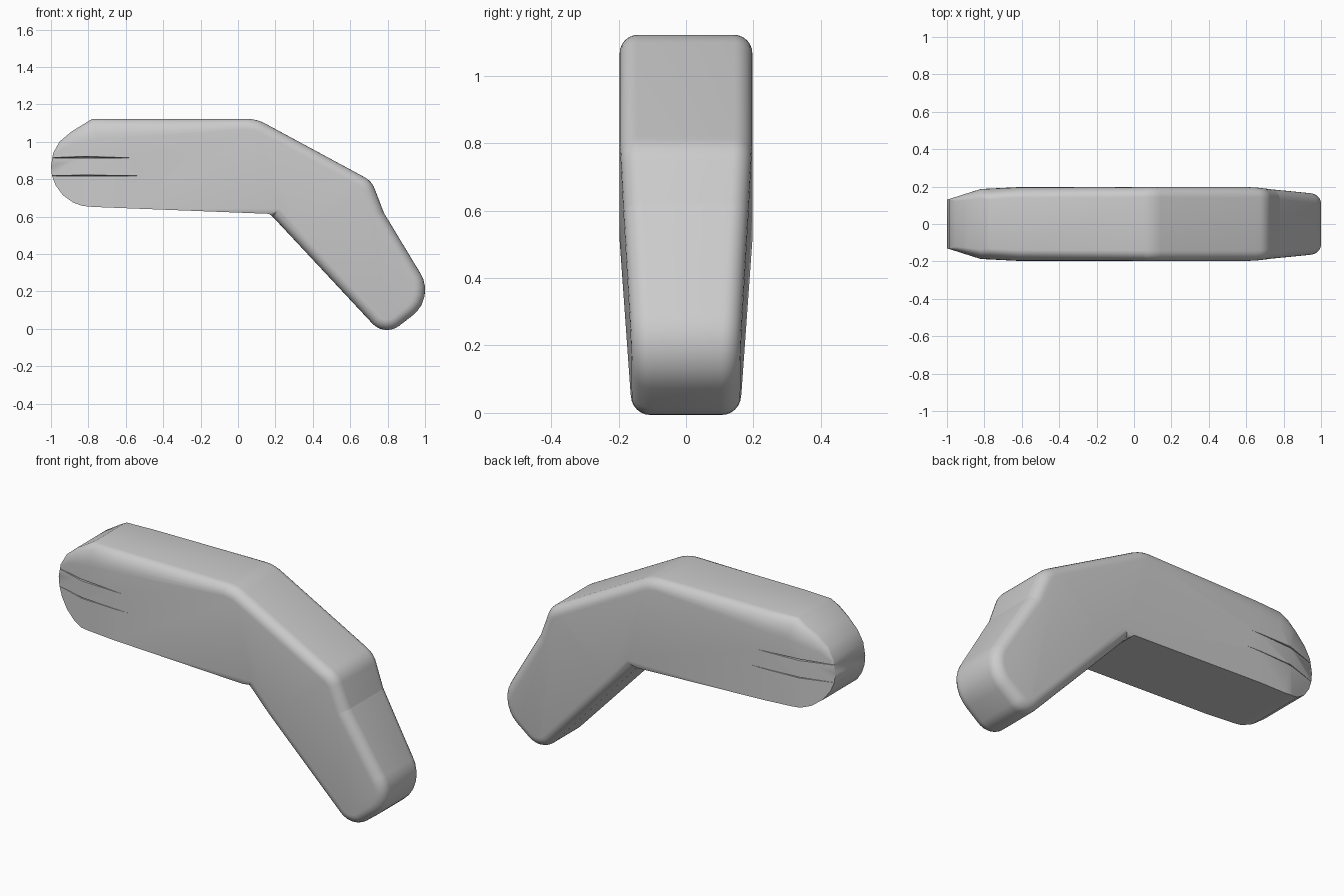
import bpy, bmesh, math
from mathutils import Vector

cube = bpy.data.objects.get("Cube")
if cube:
    bpy.data.objects.remove(cube, do_unlink=True)

grey = bpy.data.materials.new("plain grey")
grey.use_nodes = True
colour = (0.6, 0.6, 0.6, 1)
grey.diffuse_color = colour
grey.node_tree.nodes["Principled BSDF"].inputs["Base Color"].default_value = colour

HALF = 0.197   # half thickness of the body
RIM = 0.055    # edge rounding
STEPS = 6

# Side outline, clockwise: x, z, corner radius, rim offset, rim depth
outline = [
    (-0.78, 1.122, 0, 0.11, 0.058),
    (0.10, 1.122, 0.2, RIM, RIM),
    (0.715, 0.79, 0.12, RIM, RIM),
    (0.78, 0.62, 0.02, RIM, RIM),
    (1.055, 0.165, 0.17, RIM, RIM),
    (0.785, -0.043, 0.105, RIM, RIM),
    (0.185, 0.60, 0, RIM, RIM),
    (0.165, 0.615, 0, 0, 0),
    (-0.78, 0.652, 0, 0, 0),
]
NOSE = [(-0.83, 0.657), (-0.88, 0.674), (-0.936, 0.714), (-0.975, 0.767),
        (-0.995, 0.82), (-1.0, 0.87), (-0.988, 0.94), (-0.955, 1.0), (-0.89, 1.055)]


def rounded(points):
    """Replace each corner that has a radius with an arc."""
    result = []
    for i, (x, z, radius, offset, depth) in enumerate(points):
        p = Vector((x, z))
        if not radius:
            result.append((p, offset, depth))
            continue
        a = (Vector(points[i - 1][:2]) - p).normalized()
        b = (Vector(points[(i + 1) % len(points)][:2]) - p).normalized()
        half = a.angle(b) / 2
        centre = p + (a + b).normalized() * radius / math.sin(half)
        cut = radius / math.tan(half)
        start, end = p + a * cut - centre, p + b * cut - centre
        for k in range(STEPS + 1):
            arm = start.lerp(end, k / STEPS).normalized() * radius
            result.append((centre + arm, offset, depth))
    return result


def half_width(x, z):
    """Thickness tapers at the nose and along the lower leg."""
    if x < -0.82:
        return 0.187 + (x + 0.82) * 0.317
    if x < -0.62:
        return HALF + (x + 0.62) * 0.05
    return HALF - 0.037 * max(0, x - z + 0.17)


def new_object(name, bm):
    mesh = bpy.data.meshes.new(name)
    bm.to_mesh(mesh)
    bm.free()
    obj = bpy.data.objects.new(name, mesh)
    bpy.context.collection.objects.link(obj)
    mesh.materials.append(grey)
    return obj


# Body: outline swept across the thickness with a rounded rim
profile = rounded(outline)
for x, z in NOSE:
    fade = max(0, (z - 0.92) / 0.2)
    profile.append((Vector((x, z)), 0.11 * fade, 0.055 * fade))

count = len(profile)
layers = [(side, math.pi / 2 * k / STEPS)
          for side, order in ((-1, range(STEPS, -1, -1)), (1, range(STEPS + 1)))
          for k in order]
bm = bmesh.new()
rings = []
for side, angle in layers:
    ring = []
    for i, (p, offset, depth) in enumerate(profile):
        before = (p - profile[i - 1][0]).normalized()
        after = (profile[(i + 1) % count][0] - p).normalized()
        t = (before + after).normalized()
        inward = Vector((t.y, -t.x)) / max(0.6, t.dot(after))
        q = p + inward * offset * (1 - math.cos(angle))
        y = side * (HALF - depth * (1 - math.sin(angle)))
        ring.append(bm.verts.new((q.x, y, q.y)))
    rings.append(ring)
for low, high in zip(rings, rings[1:]):
    for i in range(count):
        j = (i + 1) % count
        bm.faces.new((low[i], low[j], high[j], high[i]))
bm.faces.new(rings[0][::-1])
bm.faces.new(rings[-1])
bmesh.ops.remove_doubles(bm, verts=bm.verts, dist=0.0005)

# Fold lines where the tapers begin
folds = [((-0.62, 0, 0), (1, 0, 0)), ((-0.82, 0, 0), (1, 0, 0)),
         ((0, 0, 0.17), (1, 0, -1))]
for point, normal in folds:
    bmesh.ops.bisect_plane(bm, geom=bm.verts[:] + bm.edges[:] + bm.faces[:],
                           plane_co=point, plane_no=normal, dist=0.0001)
for v in bm.verts:
    v.co.y += math.copysign(1, v.co.y) * (half_width(v.co.x, v.co.z) - HALF)
bmesh.ops.recalc_face_normals(bm, faces=bm.faces)
body = new_object("bent_body", bm)

# Thin slits on both sides of the nose: height, tip, thickness
bm = bmesh.new()
for side in (-1, 1):
    for z, tip, thick in ((0.818, -0.52, 0.008), (0.914, -0.57, 0.014)):
        corners = [(tip, side * y, z) for y in (0.196, 0.22)]
        for x, inner in ((-0.8, 0.148), (-1.02, 0.12)):
            corners += [(x, side * inner, z), (x, side * 0.22, z),
                        (x, side * 0.22, z + thick)]
        verts = [bm.verts.new(c) for c in corners]
        bmesh.ops.convex_hull(bm, input=verts)
bmesh.ops.recalc_face_normals(bm, faces=bm.faces)
cutter = new_object("slit_cutter", bm)
cutter.hide_render = True

slits = body.modifiers.new("slits", 'BOOLEAN')
slits.operation = 'DIFFERENCE'
slits.solver = 'EXACT'
slits.object = cutter
bpy.context.view_layer.objects.active = body
body.select_set(True)
cutter.select_set(False)
bpy.ops.object.modifier_apply(modifier=slits.name)
bpy.data.objects.remove(cutter, do_unlink=True)
bpy.ops.object.shade_smooth_by_angle(angle=math.radians(28))
